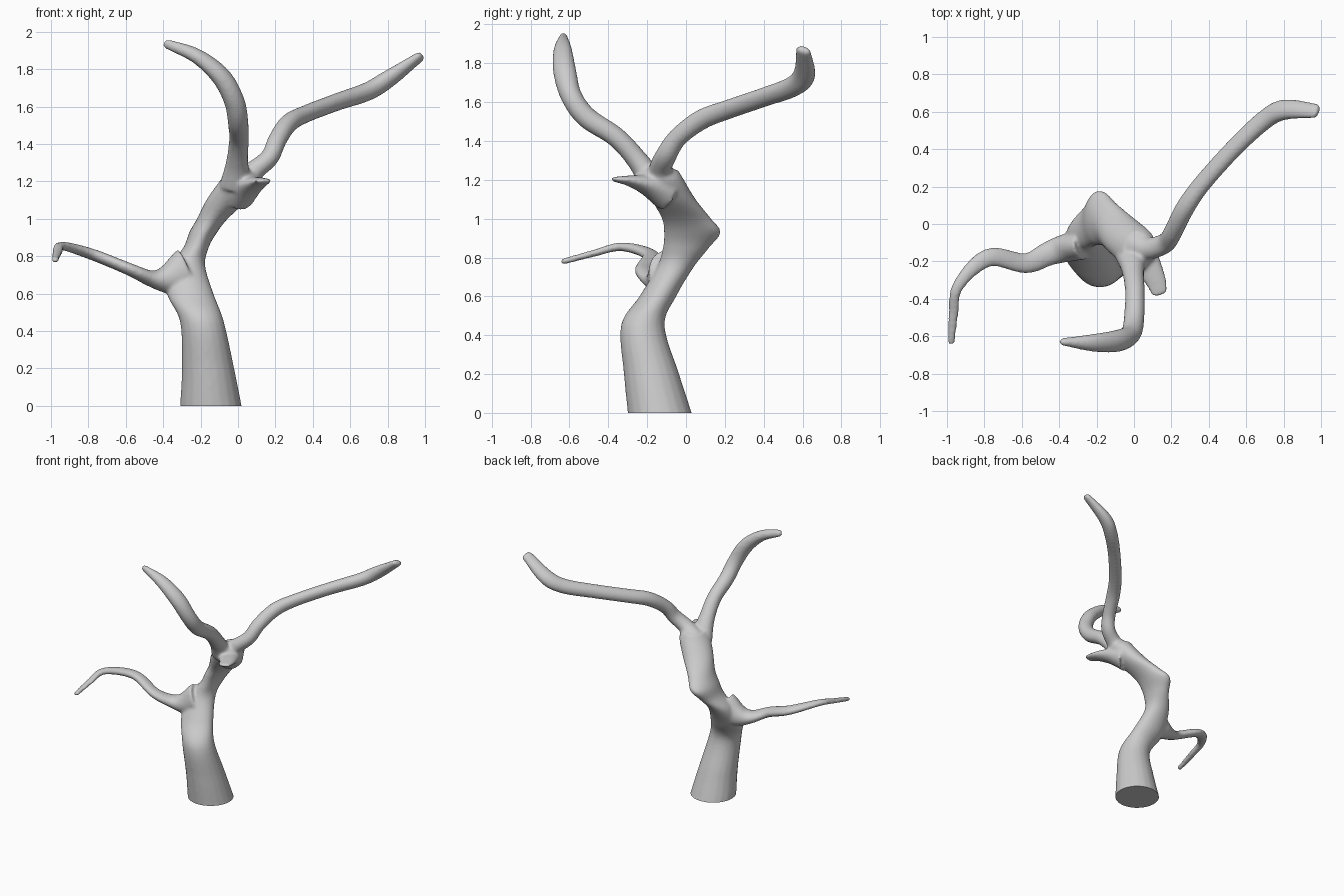
import bpy
import bmesh
from math import cos, sin, pi
from mathutils import Vector

SIDES = 20
STEPS = 6

default_cube = bpy.data.objects.get("Cube")
if default_cube:
    bpy.data.objects.remove(default_cube, do_unlink=True)

bark = bpy.data.materials.new("grey_bark")
bark.use_nodes = True
bark.diffuse_color = (0.6, 0.6, 0.6, 1)
bark.node_tree.nodes["Principled BSDF"].inputs["Base Color"].default_value = bark.diffuse_color


def spline(rows):
    """Smooth curve through rows of any width."""
    rows = [Vector(row) for row in rows]
    padded = [2 * rows[0] - rows[1]] + rows + [2 * rows[-1] - rows[-2]]
    result = []
    for a, b, c, d in zip(padded, padded[1:], padded[2:], padded[3:]):
        for step in range(STEPS):
            t = step / STEPS
            result.append(0.5 * (2 * b + (c - a) * t + (2 * a - 5 * b + 4 * c - d) * t ** 2
                                 + (3 * b - a - 3 * c + d) * t ** 3))
    return result + [rows[-1]]


def add_ring(bm, centre, side, up):
    angles = [2 * pi * i / SIDES for i in range(SIDES)]
    return [bm.verts.new(centre + side * cos(a) + up * sin(a)) for a in angles]


def skin_rings(bm, rings):
    for low, high in zip(rings, rings[1:]):
        for i in range(SIDES):
            j = (i + 1) % SIDES
            bm.faces.new((low[i], low[j], high[j], high[i]))
    bm.faces.new(rings[0][::-1])
    bm.faces.new(rings[-1])


def add_trunk(bm, rows):
    """Rows: height, left and right limits, front and back limits."""
    rings = []
    for z, x0, x1, y0, y1 in spline(rows):
        centre = Vector(((x0 + x1) / 2, (y0 + y1) / 2, z))
        rings.append(add_ring(bm, centre, Vector(((x1 - x0) / 2, 0, 0)), Vector((0, (y1 - y0) / 2, 0))))
    skin_rings(bm, rings)


def add_branch(bm, rows):
    """Rows: centre point, half width, half thickness."""
    samples = spline(rows)
    points = [Vector(s[:3]) for s in samples]
    last = len(points) - 1
    side = None
    rings = []
    for i, sample in enumerate(samples):
        tangent = (points[min(i + 1, last)] - points[max(i - 1, 0)]).normalized()
        if side is None:
            side = tangent.cross(Vector((0, 0, 1)))
        side = (side - tangent * side.dot(tangent)).normalized()
        up = side.cross(tangent)
        rings.append(add_ring(bm, points[i], side * sample[3], -up * sample[4]))
        # Rounded tip
        if i == last:
            for k in (0.5, 0.85):
                size = (1 - k * k) ** 0.5
                rings.append(add_ring(bm, points[i] + tangent * sample[4] * k,
                                      side * sample[3] * size, -up * sample[4] * size))
    skin_rings(bm, rings)


trunk = [
    (-0.1, -0.31, 0.04, -0.29, 0.06), (0, -0.31, 0.02, -0.3, 0.03),
    (0.2, -0.3, -0.02, -0.32, -0.035), (0.45, -0.31, -0.075, -0.335, -0.11),
    (0.6, -0.38, -0.13, -0.24, -0.05), (0.75, -0.36, -0.175, -0.15, 0.04),
    (0.85, -0.29, -0.155, -0.12, 0.12), (0.93, -0.26, -0.11, -0.115, 0.18),
    (1, -0.22, -0.055, -0.125, 0.13), (1.1, -0.17, 0.05, -0.18, 0.05),
    (1.2, -0.1, 0.12, -0.24, -0.01), (1.25, -0.06, 0.1, -0.24, -0.04)]

low_branch = [
    (-0.27, -0.11, 0.72, 0.08, 0.13), (-0.37, -0.13, 0.68, 0.075, 0.085),
    (-0.46, -0.16, 0.68, 0.065, 0.045), (-0.58, -0.21, 0.73, 0.055, 0.033),
    (-0.78, -0.18, 0.81, 0.05, 0.03), (-0.94, -0.33, 0.855, 0.032, 0.023),
    (-0.965, -0.48, 0.82, 0.027, 0.018), (-0.977, -0.63, 0.78, 0.02, 0.016)]

front_branch = [
    (-0.01, -0.17, 1.18, 0.09, 0.07), (-0.005, -0.25, 1.3, 0.06, 0.055),
    (0.005, -0.36, 1.42, 0.053, 0.052), (0, -0.51, 1.52, 0.055, 0.055),
    (-0.02, -0.59, 1.63, 0.055, 0.055), (-0.09, -0.625, 1.76, 0.052, 0.06),
    (-0.22, -0.635, 1.87, 0.04, 0.048), (-0.38, -0.63, 1.935, 0.027, 0.02)]

back_branch = [
    (0.02, -0.12, 1.2, 0.08, 0.08), (0.09, -0.13, 1.26, 0.06, 0.055),
    (0.17, -0.1, 1.33, 0.055, 0.05), (0.21, -0.04, 1.42, 0.05, 0.05),
    (0.27, 0.08, 1.51, 0.053, 0.05), (0.36, 0.21, 1.56, 0.052, 0.045),
    (0.53, 0.4, 1.625, 0.052, 0.045), (0.69, 0.55, 1.68, 0.055, 0.048),
    (0.8, 0.61, 1.745, 0.058, 0.045), (0.97, 0.605, 1.865, 0.042, 0.024)]

# Broken stub that juts out as a flat wedge below the fork
stub = [
    (0, -0.1, 1.14, 0.1, 0.1), (0.06, -0.2, 1.175, 0.08, 0.055),
    (0.11, -0.29, 1.195, 0.06, 0.028), (0.14, -0.37, 1.203, 0.045, 0.012)]

# Gather the overlapping limbs in one mesh
bm = bmesh.new()
add_trunk(bm, trunk)
for limb in (low_branch, front_branch, back_branch, stub):
    add_branch(bm, limb)
bmesh.ops.recalc_face_normals(bm, faces=bm.faces)
mesh = bpy.data.meshes.new("bare_tree")
bm.to_mesh(mesh)
bm.free()
tree = bpy.data.objects.new("bare_tree", mesh)
bpy.context.collection.objects.link(tree)

# Fuse the limbs and soften the joints
fuse = tree.modifiers.new("fuse", 'REMESH')
fuse.mode = 'VOXEL'
fuse.voxel_size = 0.01
soften = tree.modifiers.new("soften", 'SMOOTH')
soften.factor = 0.5
soften.iterations = 8
depsgraph = bpy.context.evaluated_depsgraph_get()
fused = bpy.data.meshes.new_from_object(tree.evaluated_get(depsgraph))
tree.modifiers.clear()

# Trim the trunk flat at the ground
bm = bmesh.new()
bm.from_mesh(fused)
cut = bmesh.ops.bisect_plane(bm, geom=bm.verts[:] + bm.edges[:] + bm.faces[:],
                             plane_co=(0, 0, 0), plane_no=(0, 0, -1), clear_outer=True)
rim = [item for item in cut["geom_cut"] if isinstance(item, bmesh.types.BMEdge)]
bmesh.ops.contextual_create(bm, geom=rim)
bm.to_mesh(fused)
bm.free()
tree.data = fused
fused.materials.clear()
fused.materials.append(bark)

bpy.ops.object.select_all(action='DESELECT')
tree.select_set(True)
bpy.context.view_layer.objects.active = tree
bpy.ops.object.shade_smooth_by_angle(angle=pi / 4)
